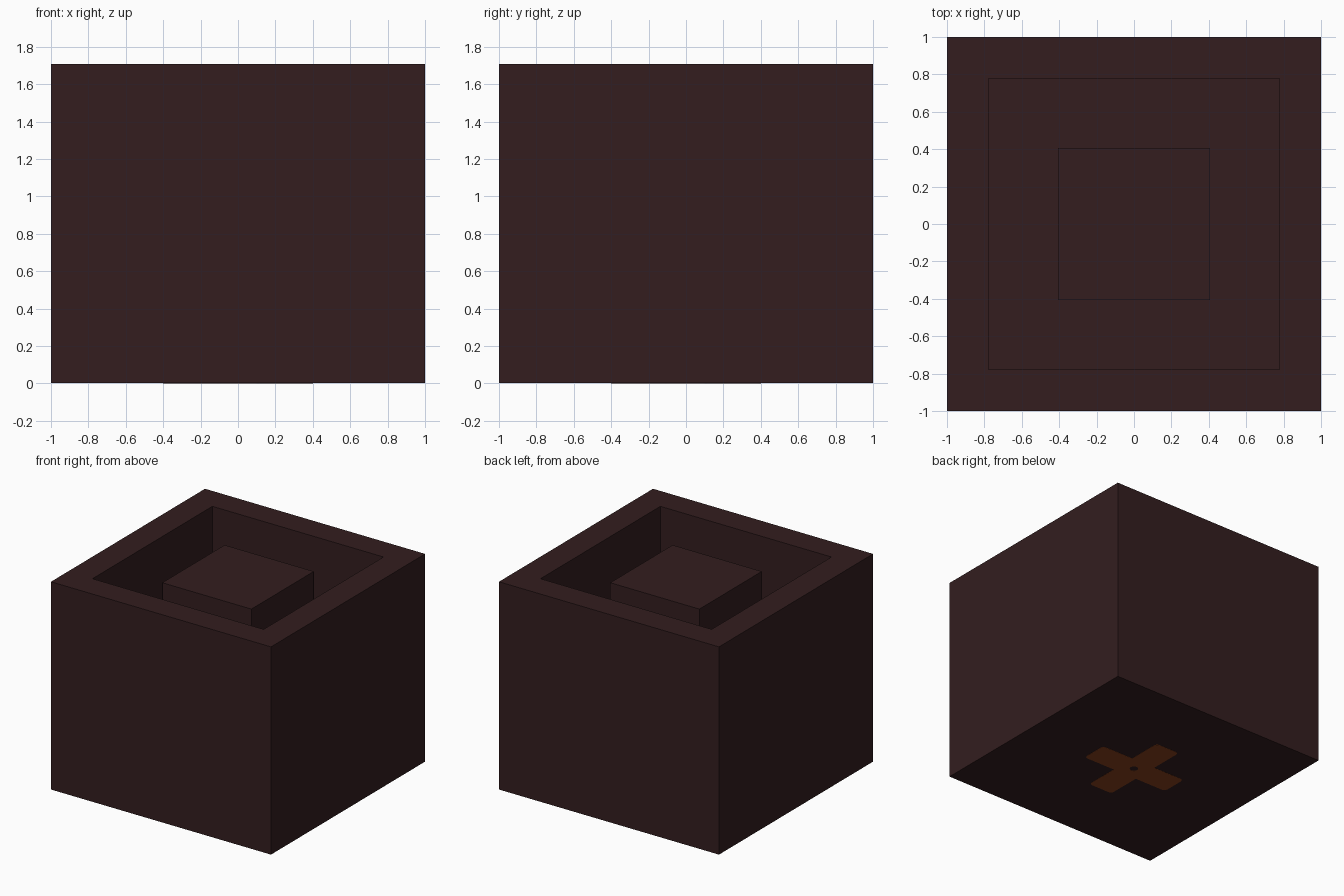
import bpy, bmesh
from math import cos, sin, pi
from mathutils import Matrix

if "Cube" in bpy.data.objects:
    bpy.data.objects.remove(bpy.data.objects["Cube"])


def material(name, colour):
    mat = bpy.data.materials.new(name)
    mat.use_nodes = True
    mat.diffuse_color = colour
    mat.node_tree.nodes["Principled BSDF"].inputs["Base Color"].default_value = colour
    return mat


def add_box(bm, half, bottom, top):
    matrix = Matrix.Translation((0, 0, (bottom + top) / 2)) @ Matrix.Diagonal((2 * half, 2 * half, top - bottom, 1))
    bmesh.ops.create_cube(bm, size=1, matrix=matrix)


def finish(bm, name, mat):
    mesh = bpy.data.meshes.new(name)
    bm.to_mesh(mesh)
    bm.free()
    mesh.materials.append(mat)
    obj = bpy.data.objects.new(name, mesh)
    bpy.context.collection.objects.link(obj)


dark = material("dark brown", (0.033, 0.0125, 0.0135, 1))
rust = material("rust brown", (0.25, 0.052, 0.012, 1))

HEIGHT, RIM, FLOOR, BASE = 1.708, 0.222, 0.22, 0.001

# Open container: inset the top face and sink it to the floor
bm = bmesh.new()
add_box(bm, 1, BASE, HEIGHT)
bm.normal_update()
top = max(bm.faces, key=lambda f: f.calc_center_median().z)
bmesh.ops.inset_region(bm, faces=[top], thickness=RIM, use_even_offset=True)
well = bmesh.ops.extrude_face_region(bm, geom=[top])
bmesh.ops.delete(bm, geom=[top], context="FACES_ONLY")
for item in well["geom"]:
    if isinstance(item, bmesh.types.BMVert):
        item.co.z = FLOOR
bmesh.ops.recalc_face_normals(bm, faces=bm.faces)
finish(bm, "outer_container", dark)

# Square pillar standing in the well
bm = bmesh.new()
add_box(bm, 0.405, FLOOR, 1.632)
finish(bm, "centre_pillar", dark)

# Cross inlay under the base, with rounded arm ends and a small round hole
LENGTH, WIDTH, ROUND, STEPS = 0.4, 0.11, 0.03, 4
arm = []
for side in (-1, 1):
    for i in range(STEPS + 1):
        a = pi / 2 * (i / STEPS + (side - 1) / 2)
        arm.append((LENGTH - ROUND + ROUND * cos(a), side * (WIDTH - ROUND) + ROUND * sin(a)))
arm.append((WIDTH, WIDTH))
outline = []
for quarter in range(4):
    c, s = cos(quarter * pi / 2), sin(quarter * pi / 2)
    outline += [(c * x - s * y, s * x + c * y) for x, y in arm]
hole = [(0.033 * cos(pi * i / 8), 0.033 * sin(pi * i / 8)) for i in range(16)]

curve = bpy.data.curves.new("cross_inlay", "CURVE")
curve.dimensions = "2D"
curve.fill_mode = "BOTH"
curve.extrude = BASE
for points in (outline, hole):
    spline = curve.splines.new("POLY")
    spline.points.add(len(points) - 1)
    spline.use_cyclic_u = True
    for point, (x, y) in zip(spline.points, points):
        point.co = (x, y, 0, 1)
curve.materials.append(rust)
inlay = bpy.data.objects.new("cross_inlay", curve)
inlay.location.z = BASE
bpy.context.collection.objects.link(inlay)
bpy.context.view_layer.objects.active = inlay
inlay.select_set(True)
bpy.ops.object.convert(target="MESH")
